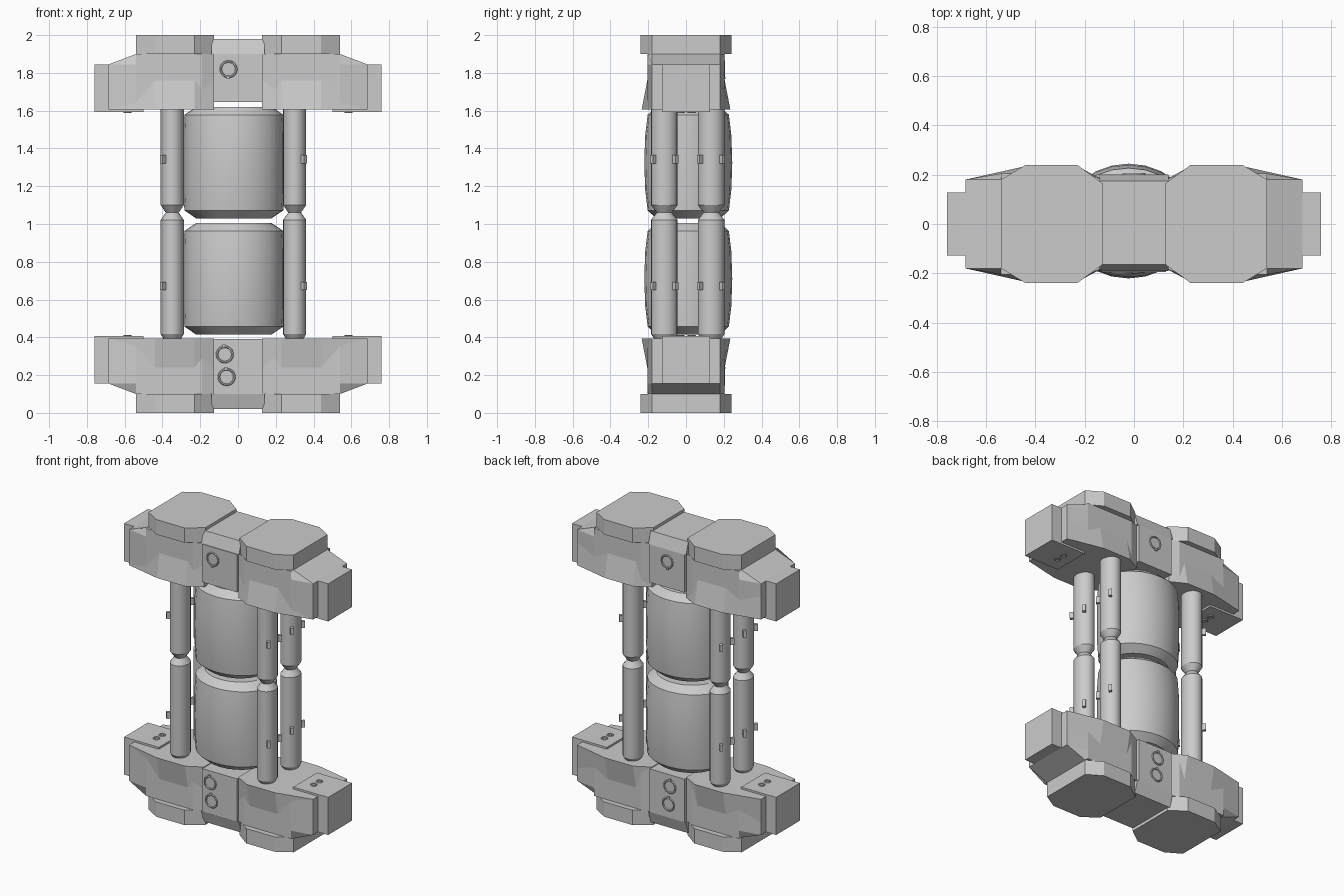
import bpy, bmesh
from math import cos, sin, pi, radians

if "Cube" in bpy.data.objects:
    bpy.data.objects.remove(bpy.data.objects["Cube"])


def finish(name, bm, smooth=False):
    bmesh.ops.recalc_face_normals(bm, faces=bm.faces)
    me = bpy.data.meshes.new(name)
    bm.to_mesh(me)
    bm.free()
    ob = bpy.data.objects.new(name, me)
    bpy.context.collection.objects.link(ob)
    if smooth:
        bpy.ops.object.select_all(action='DESELECT')
        ob.select_set(True)
        bpy.context.view_layer.objects.active = ob
        bpy.ops.object.shade_smooth_by_angle(angle=radians(30))
    return ob


def loft(name, rings, smooth=False):
    """Skin equal-length rings of points and cap both ends."""
    bm = bmesh.new()
    rows = [[bm.verts.new(p) for p in r] for r in rings]
    n = len(rows[0])
    for a, b in zip(rows, rows[1:]):
        for i in range(n):
            j = (i + 1) % n
            bm.faces.new((a[i], a[j], b[j], b[i]))
    bm.faces.new(rows[0])
    bm.faces.new(rows[-1])
    return finish(name, bm, smooth)


def turned(name, cx, cy, profile, sides):
    """Elliptical turned part; profile rows are (rx, ry, z)."""
    rings = [[(cx + rx * cos(2 * pi * i / sides), cy + ry * sin(2 * pi * i / sides), z)
              for i in range(sides)] for rx, ry, z in profile]
    return loft(name, rings, True)


def box(name, lo, hi, angle=0):
    bm = bmesh.new()
    bmesh.ops.create_cube(bm, size=1)
    for v in bm.verts:
        v.co = [v.co[k] * (hi[k] - lo[k]) for k in range(3)]
    ob = finish(name, bm)
    ob.location = [(a + b) / 2 for a, b in zip(lo, hi)]
    ob.rotation_euler.z = angle
    return ob


def ring(name, loc, radius, wire, rot=(0, 0, 0)):
    bpy.ops.mesh.primitive_torus_add(location=loc, rotation=rot, major_radius=radius,
                                     minor_radius=wire, major_segments=20, minor_segments=6)
    bpy.context.object.name = name


# Lower and upper end blocks, mirrored about z = 1
for level, Z in (("lower", lambda z: z), ("upper", lambda z: 2 - z)):
    for side, s in (("left", -1), ("right", 1)):
        # octagonal cap slab, then body with sloped shoulder and flat broad faces
        for part, rows in (("cap", ((.54, .54, .24, 0), (.54, .54, .24, .10))),
                           ("body", ((.54, .54, .205, .10), (.685, .54, .205, .155),
                                     (.685, .54, .205, .395)))):
            rings = []
            for xo, xm, w, z in rows:
                if part == "cap":
                    half = [(.128, .165), (.23, w), (.44, w), (xo, .18)]
                else:
                    half = [(.128, .18), (.19, w), (xm, w), (xo, .18)]
                plan = [(x, -y) for x, y in half] + half[::-1]
                rings.append([(s * x, y, Z(z)) for x, y in plan])
            loft(f"{level}_{side}_{part}", rings)
        # flared foot of the body that meets the columns
        rings = []
        for w, z in ((.205, .24), (.235, .395)):
            half = [(.128, .18), (.23, w), (.44, w), (.685, .18)]
            plan = [(x, -y) for x, y in half] + half[::-1]
            rings.append([(s * x, y, Z(z)) for x, y in plan])
        loft(f"{level}_{side}_flare", rings)
        # end box with thin cover plate and two ring bolts
        zs = sorted((Z(.155), Z(.40)))
        box(f"{level}_{side}_end_box", (s * .63 - .13, -.127, zs[0]), (s * .63 + .13, .127, zs[1]))
        zs = sorted((Z(.39), Z(.408)))
        box(f"{level}_{side}_cover_plate", (s * .63 - .13, -.127, zs[0]), (s * .63 + .13, .127, zs[1]))
        for k, y in enumerate((-.03, .03)):
            ring(f"{level}_{side}_bolt_{k}", (s * .585, y, Z(.409)), .017, .005)

# Centre bridges between the housings, nearly flush with the bodies
box("lower_bridge", (-.13, -.195, .10), (.13, .20, .39))
box("upper_bridge", (-.13, -.195, 1.645), (.13, .20, 1.90))
for name, z0, z1 in (("lower_bridge_cap", .10, .02), ("upper_bridge_cap", 1.90, 1.98)):
    loft(name, [[(-.14, -.19, z0), (.14, -.19, z0), (.14, .20, z0), (-.14, .20, z0)],
                [(-.14, -.165, z1), (.14, -.165, z1), (.14, .175, z1), (-.14, .175, z1)]])

# Round ports on the bridges, front and back
for face, y in (("front", -.197), ("back", .202)):
    for k, (x, z) in enumerate(((-.07, .31), (-.06, .19), (-.05, 1.82))):
        x = x if face == "front" else x + .05
        ring(f"{face}_port_{k}", (x, y, z), .041, .006, (pi / 2, 0, 0))
        up = 1 if k < 2 else -1
        zs = sorted((z + up * .042, z + up * .053))
        box(f"{face}_port_lug_{k}", (x - .012, y - .006, zs[0]), (x + .004, y + .006, zs[1]))

# Two bulging drums
for name, z0 in (("lower_drum", .415), ("upper_drum", 1.03)):
    prof = [(.20, .17, 0), (.262, .215, .042), (.266, .228, .15), (.266, .233, .295),
            (.266, .228, .44), (.262, .215, .548), (.20, .17, .59)]
    turned(name, -.022, .012, [(a, b, z0 + z) for a, b, z in prof], 24)

# Four jointed columns with small tabs on their outer diagonals
for sx, side, cx in ((-1, "left", -.348), (1, "right", .30)):
    for row, cy in (("front", -.115), ("back", .133)):
        prof = [(.045, .052, .39), (.061, .07, .417), (.061, .07, 1.022), (.034, .04, 1.06),
                (.061, .07, 1.10), (.061, .07, 1.70)]
        turned(f"{side}_{row}_column", cx, cy, prof, 20)
        for sy in (-1, 1):
            for k, z in enumerate((.672, 1.343)):
                px, py = cx + sx * .042, cy + sy * .052
                box(f"{side}_{row}_tab_{k}_{'a' if sy < 0 else 'b'}", (px - .022, py - .01, z - .022),
                    (px + .022, py + .01, z + .022), sx * sy * pi / 4)
